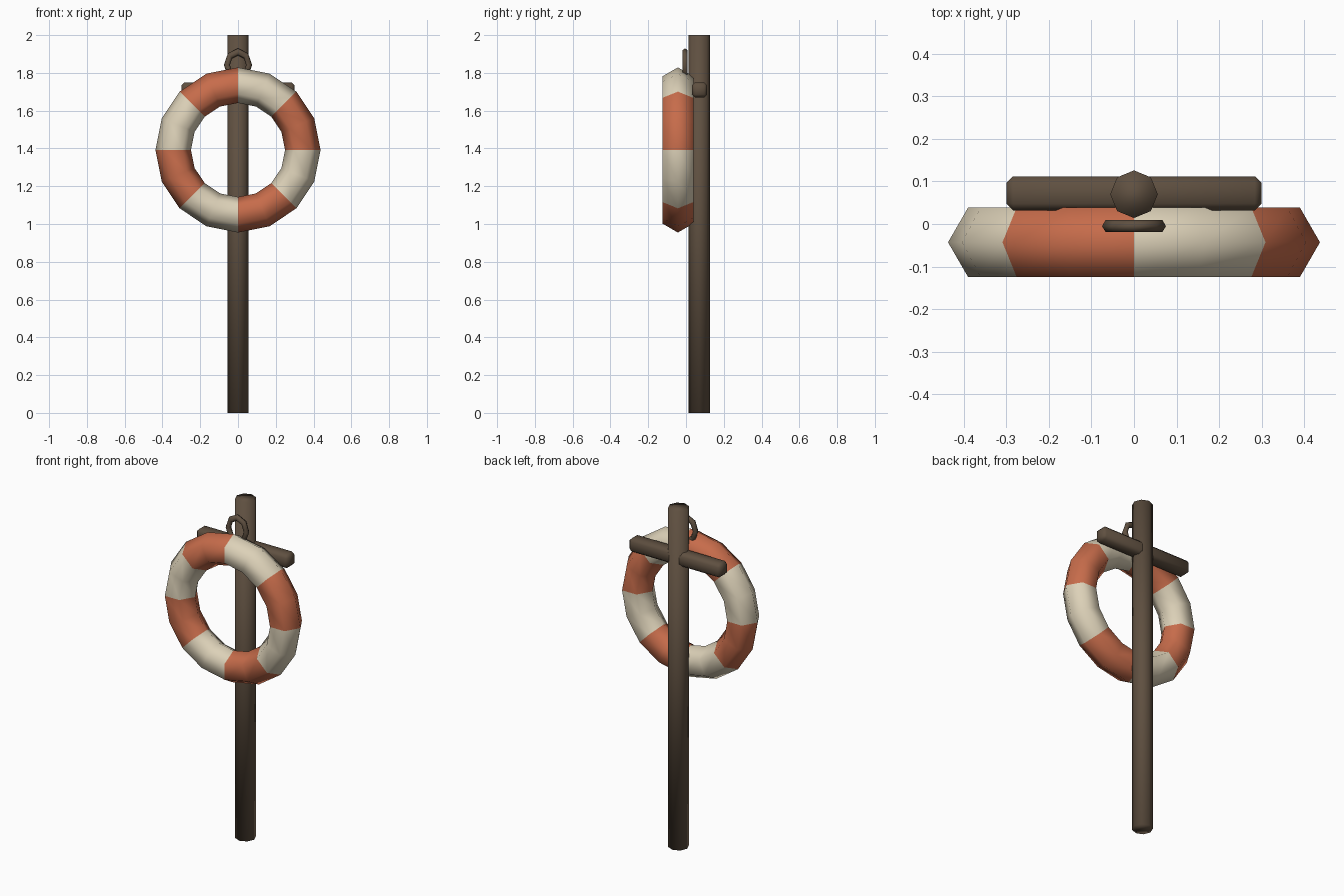
import bpy
import math

if "Cube" in bpy.data.objects:
    bpy.data.objects.remove(bpy.data.objects["Cube"], do_unlink=True)


def material(name, color):
    mat = bpy.data.materials.new(name)
    mat.use_nodes = True
    mat.diffuse_color = color
    bsdf = next(n for n in mat.node_tree.nodes if n.type == "BSDF_PRINCIPLED")
    bsdf.inputs["Base Color"].default_value = color
    bsdf.inputs["Roughness"].default_value = 0.8
    return mat


wood = material("dark wood", (0.115, 0.08, 0.052, 1))
orange = material("faded orange", (0.57, 0.15, 0.07, 1))
cream = material("cream", (0.72, 0.64, 0.48, 1))


def finish(name, *mats):
    obj = bpy.context.object
    obj.name = name
    for mat in mats:
        obj.data.materials.append(mat)
    bpy.ops.object.shade_smooth()
    return obj


def upright_torus(name, location, major, minor, segments, sides, *mats):
    bpy.ops.mesh.primitive_torus_add(
        location=location, rotation=(math.pi / 2, 0, 0),
        major_radius=major, minor_radius=minor,
        major_segments=segments, minor_segments=sides)
    return finish(name, *mats)


# Post: eight-sided, soft shaded
bpy.ops.mesh.primitive_cylinder_add(vertices=8, radius=0.056, depth=2,
                                    location=(0, 0.07, 1))
finish("post", wood)

# Crossbar with chamfered edges
bpy.ops.mesh.primitive_cube_add(size=1, location=(0, 0.072, 1.71))
bar = bpy.context.object
bar.scale = (0.6, 0.08, 0.08)
bpy.ops.object.transform_apply(location=False, rotation=False, scale=True)
bevel = bar.modifiers.new("chamfer", "BEVEL")
bevel.width = 0.016
bevel.segments = 1
finish("crossbar", wood)

# Life ring: hexagonal section, eight alternating colour bands
ring = upright_torus("life_ring", (0, -0.043, 1.392), 0.343, 0.094, 16, 6,
                     orange, cream)
for face in ring.data.polygons:
    angle = math.atan2(face.center.y, face.center.x) % math.tau
    face.material_index = int(angle / (math.pi / 4)) % 2

# Hanging loop above the ring
loop = upright_torus("hanging_loop", (0, -0.005, 1.842), 0.059, 0.016, 8, 6, wood)
loop.scale.y = 1.17
